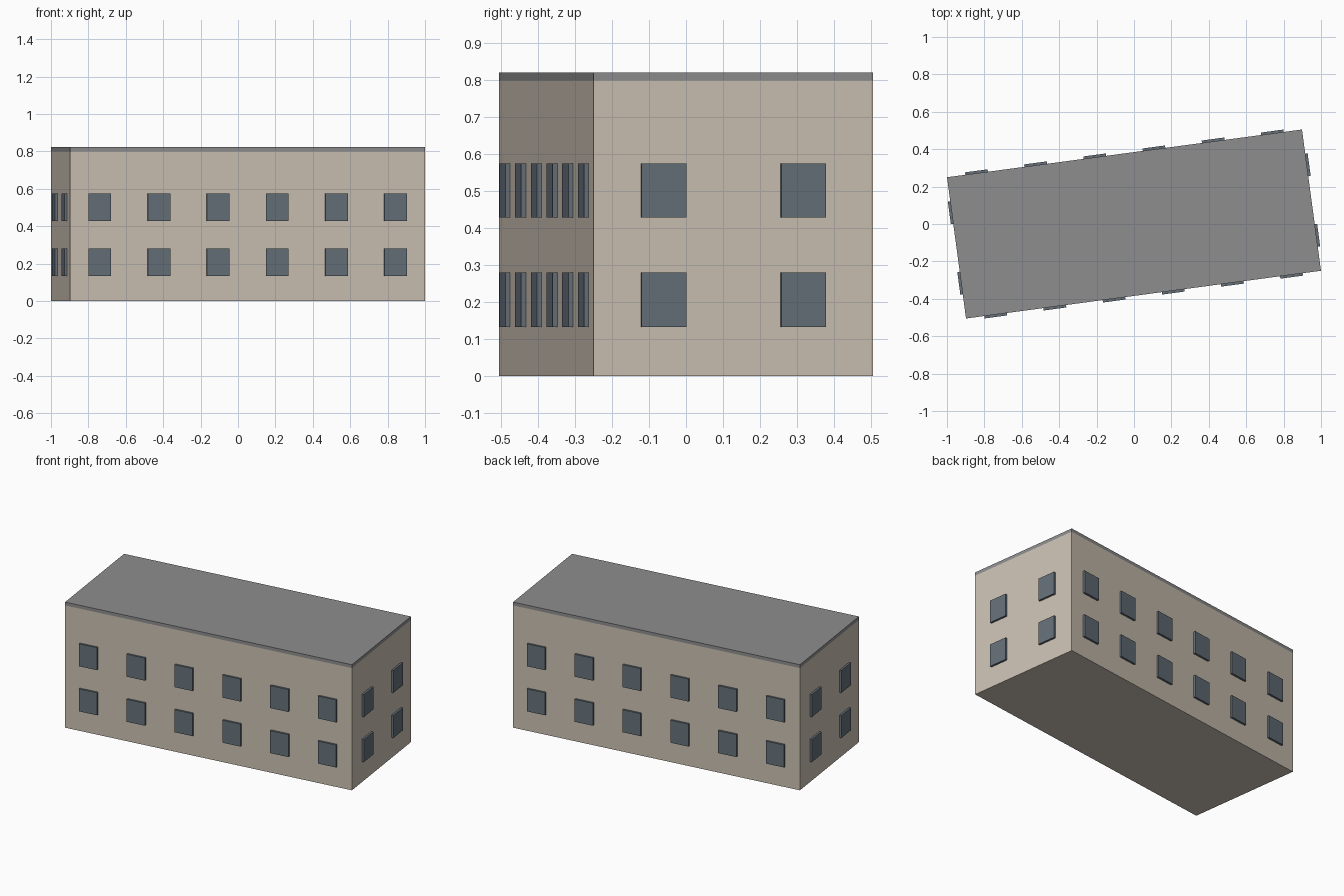
import bpy
from math import radians, pi
from mathutils import Matrix

if "Cube" in bpy.data.objects:
    bpy.data.objects.remove(bpy.data.objects["Cube"])

ANGLE = radians(7.66)           # building turned on its plot
L, D = 1.915, 0.762             # length and depth
WALL_H, ROOF_H = 0.80, 0.022
WIN_W, WIN_H, WIN_T = 0.122, 0.147, 0.013
FLOORS = (0.207, 0.502)         # window centre heights
TURN = Matrix.Rotation(ANGLE, 4, 'Z')


def material(name, rgb):
    m = bpy.data.materials.new(name)
    m.diffuse_color = (*rgb, 1)
    m.use_nodes = True
    m.node_tree.nodes["Principled BSDF"].inputs["Base Color"].default_value = m.diffuse_color
    return m


def box(name, size, matrix, mat):
    bpy.ops.mesh.primitive_cube_add(size=1)
    ob = bpy.context.object
    ob.name = name
    ob.data.transform(matrix @ Matrix.Diagonal((*size, 1)))
    ob.data.materials.append(mat)
    return ob


wall = material("beige wall", (0.60, 0.535, 0.45))
roof = material("grey roof", (0.27, 0.268, 0.275))
glass = material("blue grey window", (0.13, 0.162, 0.191))

# Body and flat roof slab
box("walls", (L, D, WALL_H), TURN @ Matrix.Translation((0, 0, WALL_H / 2)), wall)
box("roof", (L, D, ROOF_H), TURN @ Matrix.Translation((0, 0, WALL_H + ROOF_H / 2)), roof)

# Windows: evenly spaced bays on each side, two floors
sides = (("front", 0, L, D, 6), ("right", pi / 2, D, L, 2),
         ("back", pi, L, D, 6), ("left", -pi / 2, D, L, 2))
for side, spin, width, depth, bays in sides:
    frame = TURN @ Matrix.Rotation(spin, 4, 'Z')
    for i in range(bays):
        u = ((i + 0.5) / bays - 0.5) * width
        for z in FLOORS:
            spot = Matrix.Translation((u, -depth / 2 - WIN_T / 2, z))
            box(side + "_window", (WIN_W, WIN_T, WIN_H), frame @ spot, glass)
